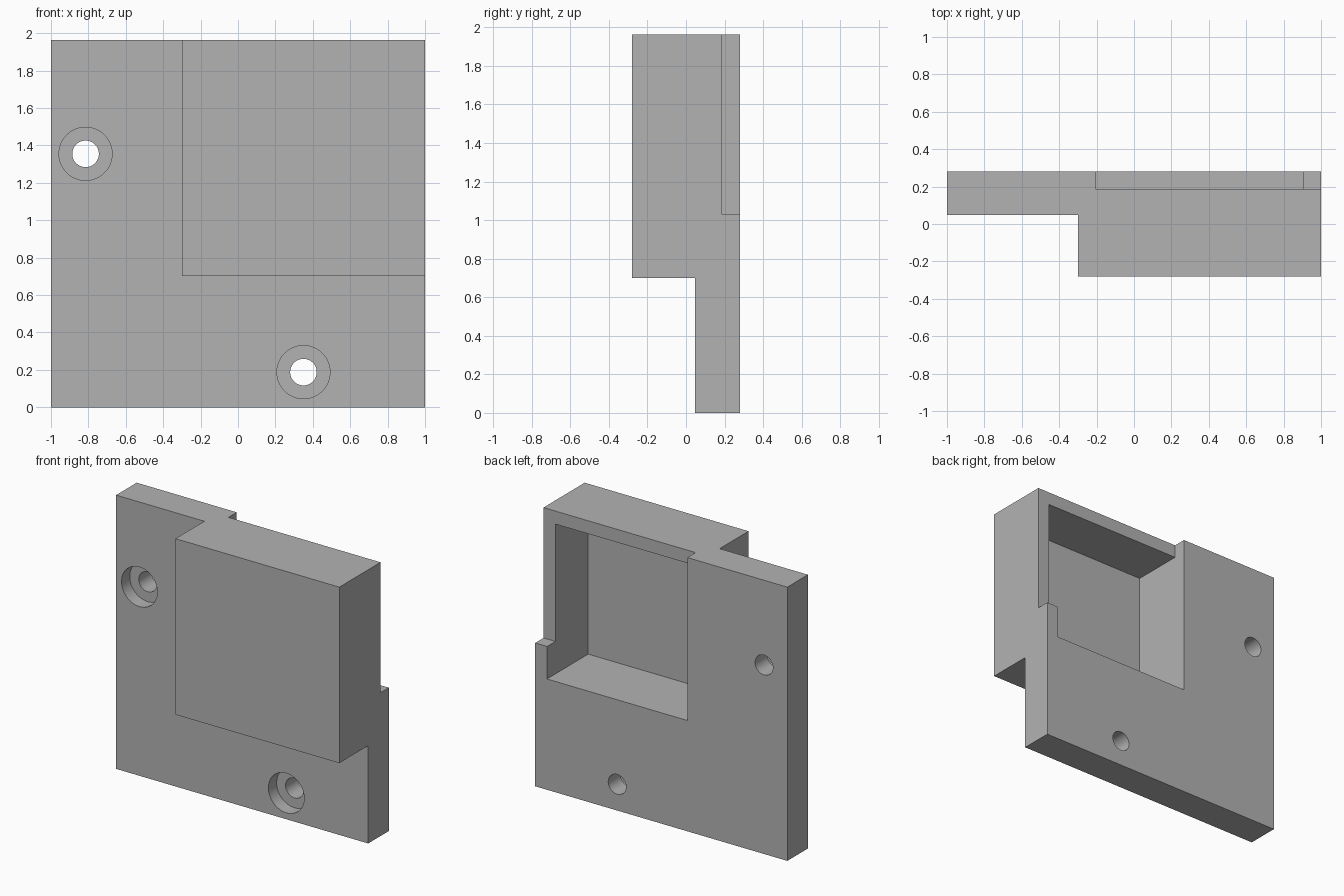
import bpy
import math
from mathutils import Vector

if "Cube" in bpy.data.objects:
    bpy.data.objects.remove(bpy.data.objects["Cube"], do_unlink=True)

# Main dimensions
WALL = 0.0935
HEIGHT = 1.963
BACK = 0.28
PLATE_FRONT = 0.047      # front face of the thin flange
BLOCK_X, BLOCK_Z = -0.3, 0.701   # left and lower edge of the raised housing
LEDGE_Z = 1.028
OUT = 0.2                # cutter overshoot

grey = bpy.data.materials.new("plain grey")
grey.use_nodes = True
colour = (0.45, 0.45, 0.45, 1)
grey.diffuse_color = colour
grey.node_tree.nodes["Principled BSDF"].inputs["Base Color"].default_value = colour


def box(name, low, high):
    low, high = Vector(low), Vector(high)
    bpy.ops.mesh.primitive_cube_add(size=1, location=(low + high) / 2)
    ob = bpy.context.object
    ob.name = name
    ob.scale = high - low
    bpy.ops.object.transform_apply(location=True, rotation=True, scale=True)
    return ob


def rod(name, x, z, radius, y0, y1):
    bpy.ops.mesh.primitive_cylinder_add(
        vertices=64, radius=radius, depth=y1 - y0,
        location=(x, (y0 + y1) / 2, z), rotation=(math.pi / 2, 0, 0))
    ob = bpy.context.object
    ob.name = name
    return ob


def cut(target, cutter):
    cutter.hide_render = True
    mod = target.modifiers.new(cutter.name, "BOOLEAN")
    mod.operation = "DIFFERENCE"
    mod.solver = "EXACT"
    mod.object = cutter
    bpy.context.view_layer.objects.active = target
    bpy.ops.object.modifier_apply(modifier=mod.name)
    bpy.data.objects.remove(cutter, do_unlink=True)


# Full block, cut back to an L-shaped flange around the raised housing
body = box("mounting_housing", (-1, -BACK, 0), (1, BACK, HEIGHT))
cut(body, box("flange_side_cut", (-1 - OUT, -BACK - OUT, -OUT),
              (BLOCK_X, PLATE_FRONT, HEIGHT + OUT)))
cut(body, box("flange_lower_cut", (-1 - OUT, -BACK - OUT, -OUT),
              (1 + OUT, PLATE_FRONT, BLOCK_Z)))

# Hollow pocket in the back, with an open step above the ledge
cut(body, box("pocket_cut", (BLOCK_X + WALL, -BACK + WALL, BLOCK_Z + WALL),
              (1 - WALL, BACK + OUT, HEIGHT - WALL)))
cut(body, box("step_cut", (BLOCK_X + WALL, BACK - WALL, LEDGE_Z),
              (1 + OUT, BACK + OUT, HEIGHT + OUT)))

# Counterbored screw holes
for x, z in ((-0.815, 1.355), (0.35, 0.188)):
    cut(body, rod("counterbore_cut", x, z, 0.142, PLATE_FRONT - 0.1, PLATE_FRONT + WALL))
    cut(body, rod("screw_hole_cut", x, z, 0.071, PLATE_FRONT - 0.1, BACK + OUT))

body.data.materials.clear()
body.data.materials.append(grey)
for face in body.data.polygons:
    face.material_index = 0

bpy.ops.object.select_all(action="DESELECT")
body.select_set(True)
bpy.context.view_layer.objects.active = body
bpy.ops.object.shade_smooth_by_angle(angle=math.radians(30))
